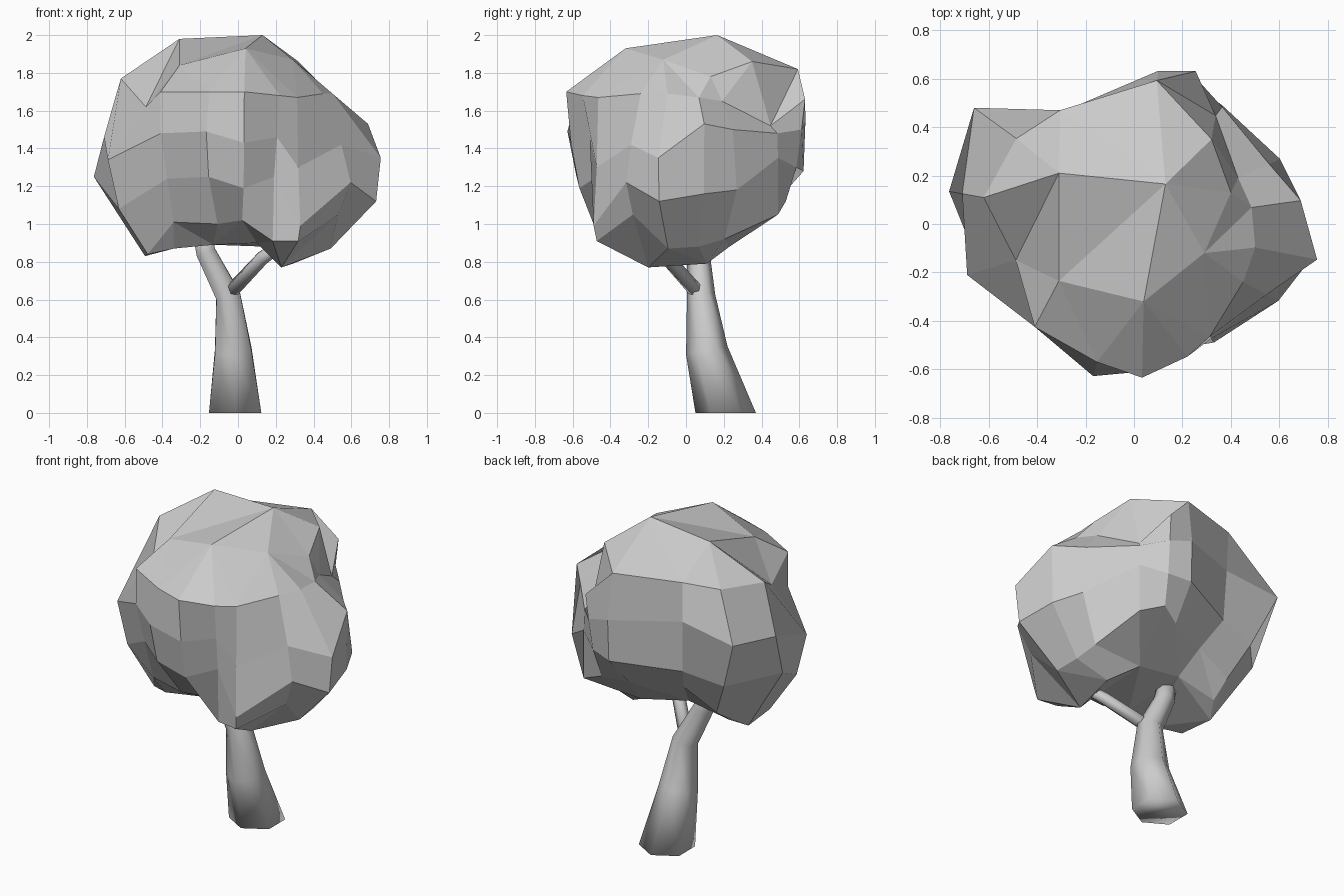
import bpy, bmesh
from math import radians, cos, sin, pi
from mathutils import Vector
from mathutils.geometry import delaunay_2d_cdt

if "Cube" in bpy.data.objects:
    bpy.data.objects.remove(bpy.data.objects["Cube"], do_unlink=True)


def make_material(name, colour):
    mat = bpy.data.materials.new(name)
    mat.use_nodes = True
    mat.diffuse_color = colour
    mat.node_tree.nodes["Principled BSDF"].inputs["Base Color"].default_value = colour
    return mat


pale_grey = make_material("pale grey", (0.6, 0.6, 0.6, 1))


def finish(name, bm, smooth):
    """Turn a bmesh into a named object in the scene."""
    bmesh.ops.recalc_face_normals(bm, faces=bm.faces)
    for face in bm.faces:
        face.smooth = smooth
    mesh = bpy.data.meshes.new(name)
    bm.to_mesh(mesh)
    bm.free()
    mesh.materials.append(pale_grey)
    obj = bpy.data.objects.new(name, mesh)
    bpy.context.collection.objects.link(obj)


def bridge(bm, ring_a, ring_b):
    """Join two rings of equal length with quads."""
    count = len(ring_a)
    for i in range(count):
        j = (i + 1) % count
        bm.faces.new((ring_a[i], ring_a[j], ring_b[j], ring_b[i]))


def faceted_cap(bm, ring, peaks):
    """Close a ring with triangles that pass through the given peaks."""
    verts = list(ring) + [bm.verts.new(p) for p in peaks]
    count = len(ring)
    rim = [(i, (i + 1) % count) for i in range(count)]
    result = delaunay_2d_cdt([v.co.xy for v in verts], rim, [], 1, 1e-5)
    faces, origins = result[2], result[3]
    for face in faces:
        bm.faces.new([verts[origins[i][0]] for i in face])


def tapered_limb(name, stations, level_start):
    """Sweep a smooth six-sided tapering tube through (centre, radius) stations."""
    bm = bmesh.new()
    centres = [Vector(c) for c, r in stations]
    rings = []
    for k, (c, r) in enumerate(stations):
        tangent = centres[min(k + 1, len(centres) - 1)] - centres[max(k - 1, 0)]
        if k == 0 and level_start:
            tangent = Vector((0, 0, 1))
        turn = Vector((0, 0, 1)).rotation_difference(tangent.normalized())
        rings.append([bm.verts.new(centres[k] + turn @ Vector(
            (r * sin(i * pi / 3), r * cos(i * pi / 3), 0))) for i in range(6)])
    for lower, upper in zip(rings, rings[1:]):
        bridge(bm, lower, upper)
    bm.faces.new(rings[0])
    bm.faces.new(rings[-1])
    finish(name, bm, True)


# Leaning trunk and its side branch
tapered_limb("trunk", [
    ((-.015, .21, 0), .16),
    ((-.025, .11, .33), .112),
    ((-.052, .08, .62), .075),
    ((-.17, .065, .85), .06),
    ((-.2, .06, 1), .055)], True)
tapered_limb("side_branch", [
    ((-.03, .05, .65), .04),
    ((.13, -.1, .82), .038),
    ((.24, -.18, .9), .032)], False)

# Faceted crown: outline (radius, height) in hundredths for each compass angle
outlines = {
    -134: ((59, 170), (59, 148), (54, 124), (49, 101)),
    -105: ((59, 170), (65, 149), (60, 125), (42, 100)),
    -87: ((63.5, 170), (61, 143), (56.5, 119), (42, 102)),
    -68: ((59, 168), (55, 146), (51, 125), (49, 91)),
    -56: ((56, 167), (57, 130), (59, 99), (57, 91)),
    -28: ((51, 169), (62, 142), (67.5, 122), (60, 105)),
    -11: ((51, 169), (77, 135), (74.5, 112), (50, 87)),
    8: ((49, 167), (69.5, 153), (69, 116), (48.5, 88)),
    24: ((47, 165), (61, 150), (66, 118), (50, 92)),
    53: ((56, 152), (60.5, 148), (61, 135), (61, 105)),
    68: ((68, 166), (66, 150), (63, 130), (57, 112)),
    81: ((60, 182), (64, 154), (63, 128), (46, 109)),
    123: ((56, 182), (55, 157), (53, 125), (39, 109)),
    144: ((60, 178), (81.6, 152), (66, 120), (53, 98)),
    170: ((63, 177), (72, 146), (77.5, 125), (50, 83)),
    197: ((51, 162), (72, 134), (66, 108), (50, 84)),
}
top_peaks = [(-.31, .21, 1.98), (.13, .165, 2), (-.31, -.235, 1.84), (.04, -.32, 1.93),
             (.29, -.12, 1.87), (.32, .35, 1.86), (.4, .13, 1.78)]
under_peaks = [(.23, -.2, .77), (.29, .11, .79), (.15, .23, .88), (-.16, .2, .94),
               (-.43, .19, .89), (.1, -.25, .9), (-.13, -.2, .89), (-.34, -.23, .87)]
bm = bmesh.new()
columns = [[bm.verts.new((r / 100 * cos(radians(a)), r / 100 * sin(radians(a)), z / 100))
            for r, z in outline] for a, outline in outlines.items()]
rings = list(zip(*columns))
for upper, lower in zip(rings, rings[1:]):
    bridge(bm, upper, lower)
faceted_cap(bm, rings[0], top_peaks)
faceted_cap(bm, rings[-1], under_peaks)
finish("crown", bm, False)
